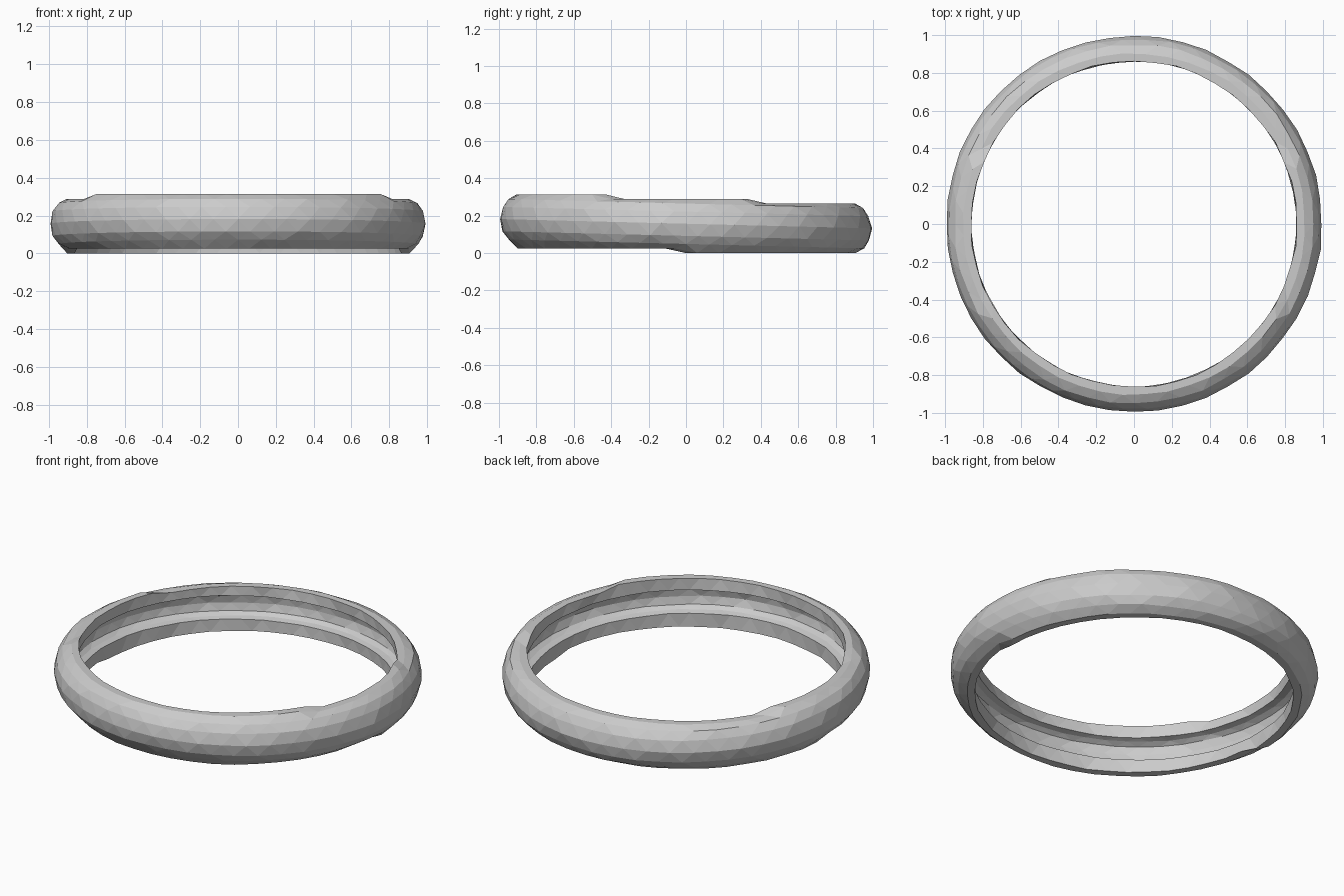
import bpy, bmesh, math, random

if "Cube" in bpy.data.objects:
    bpy.data.objects.remove(bpy.data.objects["Cube"])

random.seed(4)
SEGMENTS = 48

# C-shaped cross-section (radius, height from its middle), open toward the centre
outer_half = [(0.862, 0.132), (0.905, 0.132), (0.95, 0.108), (0.98, 0.065)]
inner_half = [(0.922, 0.045), (0.895, 0.062), (0.862, 0.07)]
profile = (outer_half + [(0.995, 0.0)] + [(r, -z) for r, z in reversed(outer_half)]
           + [(r, -z) for r, z in reversed(inner_half)] + [(0.932, 0.0)] + inner_half)


def ring_height(y, z):
    """Tilt the ring toward the back, with stepped flat rims above and below."""
    if z > 0.13:
        return 0.314 if y < -0.43 else 0.289 if y < 0.38 else 0.265
    if z < -0.13:
        return 0.05 if y < -0.9 else 0.025 if y < 0 else 0.0
    return 0.157 - 0.025 * y + z


# Sweep the cross-section around the vertical axis, with slight hand-made unevenness
bm = bmesh.new()
rings = []
for i in range(SEGMENTS):
    ring = []
    for j, (r, z) in enumerate(profile):
        a = 2 * math.pi * (i + 0.5 * (j % 2)) / SEGMENTS
        rr = r + random.uniform(-0.004, 0.004)
        x, y = rr * math.cos(a), rr * math.sin(a)
        ring.append(bm.verts.new((x, y, ring_height(y, z))))
    rings.append(ring)

n = len(profile)
for i in range(SEGMENTS):
    a, b = rings[i], rings[(i + 1) % SEGMENTS]
    for j in range(n):
        k = (j + 1) % n
        bm.faces.new((a[j], b[j], b[k], a[k]))
bmesh.ops.triangulate(bm, faces=bm.faces[:], quad_method='SHORT_EDGE')
bmesh.ops.recalc_face_normals(bm, faces=bm.faces[:])

# Ring object with flat faces
mesh = bpy.data.meshes.new("hollow_ring")
bm.to_mesh(mesh)
bm.free()
ring_obj = bpy.data.objects.new("hollow_ring", mesh)
bpy.context.collection.objects.link(ring_obj)
